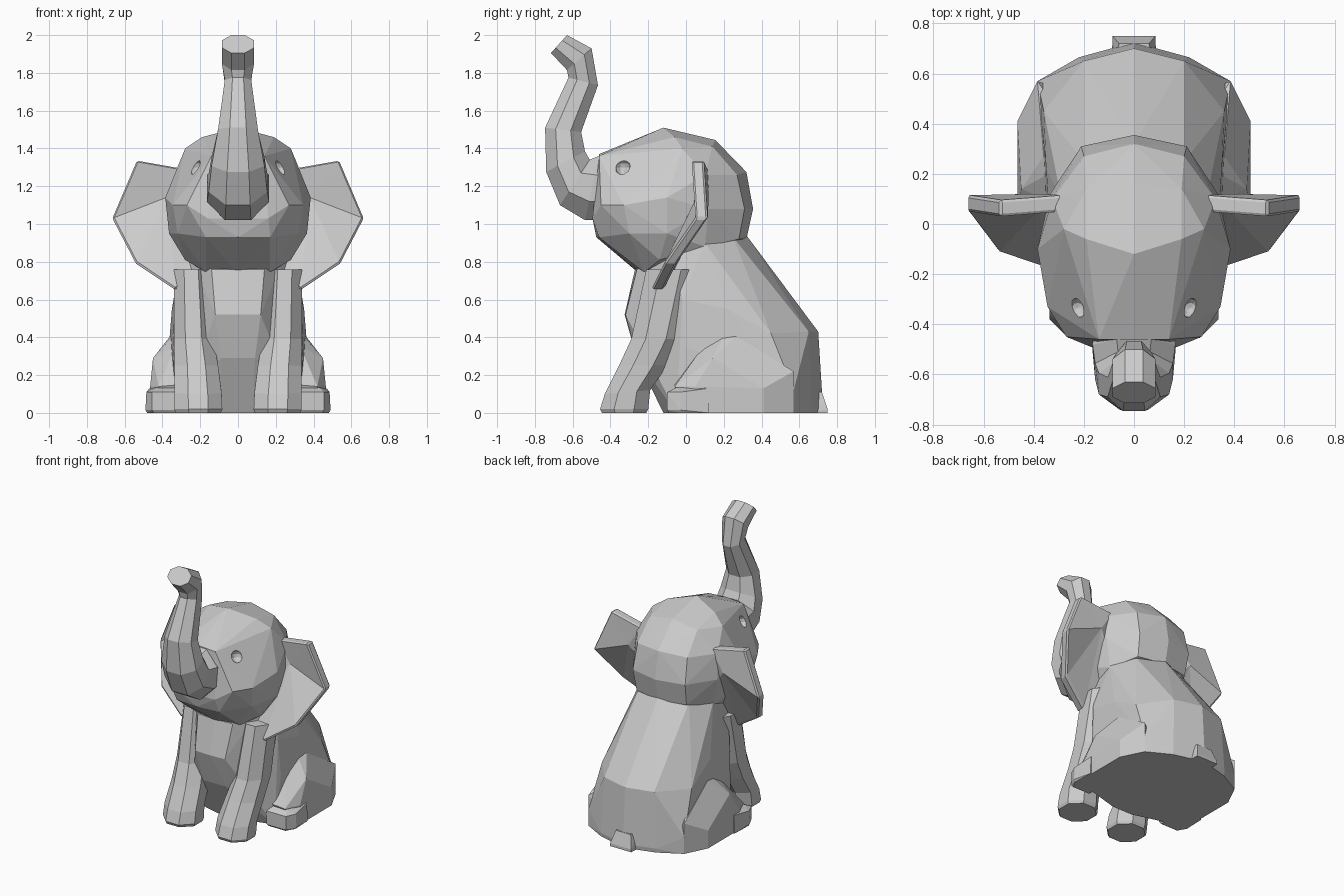
import bpy, bmesh
from math import sin, cos, pi
from mathutils import Vector

if "Cube" in bpy.data.objects:
    bpy.data.objects.remove(bpy.data.objects["Cube"])


def finish(name, bm):
    bmesh.ops.recalc_face_normals(bm, faces=bm.faces)
    me = bpy.data.meshes.new(name)
    bm.to_mesh(me)
    bm.free()
    ob = bpy.data.objects.new(name, me)
    bpy.context.collection.objects.link(ob)
    return ob


def hull(name, pts, mirror=True):
    """Faceted solid around a few half-side points."""
    bm = bmesh.new()
    for x, y, z in pts:
        bm.verts.new((x, y, z))
        if mirror and x > 0:
            bm.verts.new((-x, y, z))
    res = bmesh.ops.convex_hull(bm, input=bm.verts)
    junk = set(res["geom_interior"]) | set(res["geom_unused"])
    bmesh.ops.delete(bm, geom=[g for g in junk if isinstance(g, bmesh.types.BMVert)], context='VERTS')
    bmesh.ops.dissolve_limit(bm, angle_limit=0.05, verts=bm.verts, edges=bm.edges)
    return finish(name, bm)


def loft(name, sections, n=8):
    """Tube through octagons given by front (y,z), back (y,z), centre x, half width."""
    bm = bmesh.new()
    k = 1 / cos(pi / n)
    rings = []
    for f, b, xc, hw in sections:
        f, b = Vector((xc, *f)), Vector((xc, *b))
        mid, half = (f + b) / 2, (f - b) / 2
        ring = []
        for i in range(n):
            a = 2 * pi * (i + 0.5) / n
            ring.append(bm.verts.new(mid + half * k * cos(a) + Vector((hw * k * sin(a), 0, 0))))
        rings.append(ring)
    for r, s in zip(rings, rings[1:]):
        for i in range(n):
            j = (i + 1) % n
            bm.faces.new((r[i], r[j], s[j], s[i]))
    bm.faces.new(rings[0])
    bm.faces.new(rings[-1])
    return finish(name, bm)


def mirror_x(ob):
    m = ob.modifiers.new("mirror", 'MIRROR')
    m.use_axis = (True, False, False)


# Torso
hull("body", [
    (0, -.27, .76), (.14, -.26, .76), (.27, -.08, .88), (.29, .1, .9), (.2, .25, .93), (0, .32, .94),
    (0, -.325, .52), (.12, -.32, .52), (0, -.26, .29), (.09, -.26, .29),
    (.335, -.02, .6), (.345, .0, .35), (.35, .22, .55), (.36, .45, .42),
    (0, .70, .43), (.2, .65, .43), (0, .725, .03), (.22, .665, .03),
    (.385, .57, .12), (.385, .57, 0), (.22, .66, 0), (0, .72, 0),
    (.33, -.05, 0), (.08, -.12, 0), (0, -.12, 0)])

# Head
head = hull("head", [
    (0, -.12, 1.51), (.19, -.06, 1.46), (0, .155, 1.445), (.19, .14, 1.41), (.28, -.02, 1.40),
    (0, .32, 1.275), (.2, .27, 1.26), (.325, .1, 1.26),
    (0, .355, 1.08), (.21, .31, 1.08), (.335, .12, 1.08),
    (0, .32, .92), (.2, .28, .92), (.29, .1, .88), (.385, -.1, 1.14), (.365, -.1, .95),
    (0, -.25, .74), (.17, -.22, .745), (.28, -.14, .81),
    (.345, -.33, 1.1), (.27, -.45, 1.1), (.14, -.46, 1.36), (0, -.46, 1.37),
    (.16, -.495, 1.03), (.17, -.46, .93), (0, -.475, .93), (.32, -.3, .95)])

# Eye sockets carved into the head
for side in (-1, 1):
    bpy.ops.mesh.primitive_uv_sphere_add(segments=10, ring_count=6, radius=.042,
                                         location=(side * .225, -.335, 1.30))
    cutter = bpy.context.object
    cutter.name = "eye_cutter"
    cutter.hide_render = True
    mod = head.modifiers.new("eye", 'BOOLEAN')
    mod.operation, mod.solver, mod.object = 'DIFFERENCE', 'EXACT', cutter
    bpy.context.view_layer.objects.active = head
    bpy.ops.object.modifier_apply(modifier=mod.name)
    bpy.data.objects.remove(cutter)

# Raised trunk
loft("trunk", [
    ((-.42, 1.02), (-.38, 1.34), 0, .16), ((-.534, 1.02), (-.46, 1.36), 0, .165),
    ((-.667, 1.10), (-.51, 1.34), 0, .155), ((-.74, 1.275), (-.535, 1.385), 0, .14),
    ((-.746, 1.51), (-.555, 1.487), 0, .105), ((-.622, 1.775), (-.466, 1.735), 0, .07),
    ((-.63, 1.815), (-.50, 1.93), 0, .085), ((-.715, 1.905), (-.63, 2.0), 0, .085)])

# Front legs
mirror_x(loft("front_leg", [
    ((-.445, 0), (-.21, 0), .21, .12), ((-.455, .02), (-.2, .02), .21, .127),
    ((-.43, .1), (-.19, .12), .212, .125), ((-.355, .25), (-.1, .25), .22, .115),
    ((-.29, .39), (-.03, .39), .235, .105), ((-.21, .76), (.05, .76), .248, .09)]))

# Hind thighs and feet
mirror_x(hull("hind_thigh", [
    (.3, -.06, .15), (.42, -.06, .14), (.465, .05, .14), (.465, .41, .13), (.465, .41, 0), (.465, .05, 0),
    (.3, .0, 0), (.34, .2, .41), (.36, .27, .405), (.33, .09, .35), (.45, .14, .29),
    (.385, .57, .22), (.385, .57, 0), (.2, .3, .35), (.2, .5, .0)], False))
mirror_x(hull("hind_foot", [
    (.3, -.1, .015), (.3, -.1, .11), (.455, -.1, .015), (.455, -.1, .11), (.31, -.09, 0), (.445, -.09, 0),
    (.49, -.03, .015), (.485, -.03, .11), (.48, -.03, 0), (.475, .12, 0), (.47, .12, .13),
    (.3, .12, .13), (.3, .12, 0), (.43, -.05, .135), (.32, -.05, .135)], False))

# Stub tail
hull("tail", [(.09, .64, 0), (.085, .75, 0), (.085, .75, .02), (.06, .72, .11), (.07, .62, .11)])

# Ears: a bent fan given thickness
bm = bmesh.new()
rim = [bm.verts.new(p) for p in (
    (.28, .05, 1.29), (.535, .03, 1.335), (.665, .05, 1.03), (.54, -.115, .79),
    (.33, -.185, .65), (.23, -.13, .74), (.27, .0, 1.0))]
hub = bm.verts.new((.38, .055, 1.14))
faces = [bm.faces.new((hub, a, b)) for a, b in zip(rim, rim[1:] + rim[:1])]
ext = bmesh.ops.extrude_face_region(bm, geom=faces, use_keep_orig=True)
bmesh.ops.translate(bm, vec=(0, .065, 0), verts=[g for g in ext["geom"] if isinstance(g, bmesh.types.BMVert)])
ear = finish("ear", bm)
bev = ear.modifiers.new("bevel", 'BEVEL')
bev.width, bev.segments, bev.limit_method, bev.angle_limit = .01, 1, 'ANGLE', .8
mirror_x(ear)
